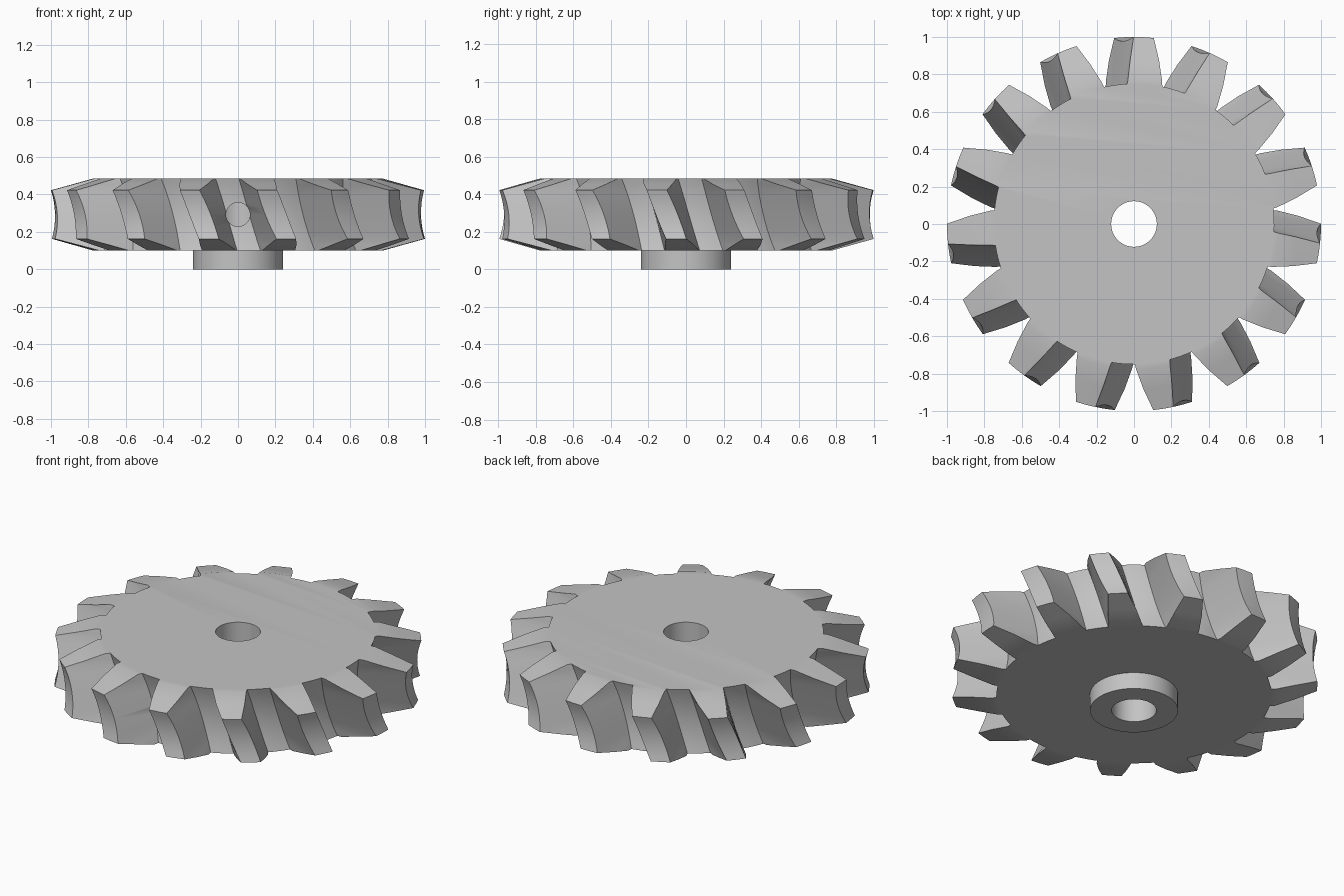
import bpy, bmesh
from math import radians, sin, cos, sqrt

TEETH = 15
PITCH = 360 / TEETH
BOTTOM, TOP = 0.10, 0.485
MID = (BOTTOM + TOP) / 2
TWIST = 23            # degrees of helix per unit of height

cube = bpy.data.objects.get("Cube")
if cube:
    bpy.data.objects.remove(cube, do_unlink=True)

steel = bpy.data.materials.new("plain grey steel")
steel.use_nodes = True
grey = (0.55, 0.55, 0.55, 1)
steel.diffuse_color = grey
steel.node_tree.nodes["Principled BSDF"].inputs["Base Color"].default_value = grey


def throat(z, edge_radius, edge_height, arc):
    """Radius of a concave rim that hugs the worm."""
    h = z - MID
    return edge_radius + sqrt(arc**2 - edge_height**2) - sqrt(arc**2 - h**2)


def root_radius(z):
    return throat(z, 0.75, TOP - MID, 0.65)


def tip_radius(z):
    if abs(z - MID) > 0.131:      # bevelled rims above and below
        t = (abs(z - MID) - 0.13) / (TOP - MID - 0.13)
        return 1.0 + t * (0.775 - 1.0)
    return throat(z, 1.0, 0.13, 0.42)


def half_width(r):
    """Half the angle of a tooth at radius r."""
    return 7.2 + (r - 0.75) / 0.25 * (3.1 - 7.2)


def outline(z):
    """One horizontal section through all the teeth."""
    points = []
    root, tip = root_radius(z), tip_radius(z)
    wr, wt = half_width(0.75), half_width(tip)
    for i in range(TEETH):
        centre = 90 + PITCH * i - TWIST * (z - MID)
        section = [(-wr, root), (-wt, tip), (0, tip), (wt, tip), (wr, root)]
        for k in (1, 2, 3):       # floor of the gap
            section.append((wr + (PITCH - 2 * wr) * k / 4, root))
        for a, r in section:
            angle = radians(centre + a)
            points.append((r * cos(angle), r * sin(angle), z))
    return points


# Toothed wheel: stacked sections joined by quads
levels = [BOTTOM, BOTTOM + 0.03]
levels += [MID - 0.13 + 0.26 * i / 8 for i in range(9)]
levels += [TOP - 0.03, TOP]
bm = bmesh.new()
rings = [[bm.verts.new(p) for p in outline(z)] for z in levels]
n = len(rings[0])
for low, high in zip(rings, rings[1:]):
    for i in range(n):
        j = (i + 1) % n
        bm.faces.new((low[i], low[j], high[j], high[i]))
bm.faces.new(rings[0][::-1])
bm.faces.new(rings[-1])
mesh = bpy.data.meshes.new("worm_wheel")
bm.to_mesh(mesh)
bm.free()
wheel = bpy.data.objects.new("worm_wheel", mesh)
bpy.context.collection.objects.link(wheel)
mesh.materials.append(steel)


def cylinder(name, radius, depth, location, tilt=0):
    bpy.ops.mesh.primitive_cylinder_add(vertices=64, radius=radius, depth=depth,
                                        location=location, rotation=(radians(tilt), 0, 0))
    obj = bpy.context.object
    obj.name = name
    obj.data.materials.append(steel)
    return obj


def combine(tool, operation):
    tool.hide_render = True
    bpy.context.view_layer.objects.active = wheel
    mod = wheel.modifiers.new(tool.name, 'BOOLEAN')
    mod.operation = operation
    mod.solver = 'EXACT'
    mod.object = tool
    bpy.ops.object.modifier_apply(modifier=mod.name)
    bpy.data.objects.remove(tool, do_unlink=True)


# Hub boss under the wheel, shaft bore, and radial set screw hole at the front
combine(cylinder("hub", 0.24, 0.2, (0, 0, 0.1)), 'UNION')
combine(cylinder("shaft_bore", 0.122, 1, (0, 0, 0.25)), 'DIFFERENCE')
combine(cylinder("set_screw_hole", 0.064, 1.1, (0, -0.55, MID), 90), 'DIFFERENCE')

bpy.ops.object.select_all(action='DESELECT')
wheel.select_set(True)
bpy.context.view_layer.objects.active = wheel
bpy.ops.object.shade_smooth_by_angle(angle=radians(25))
